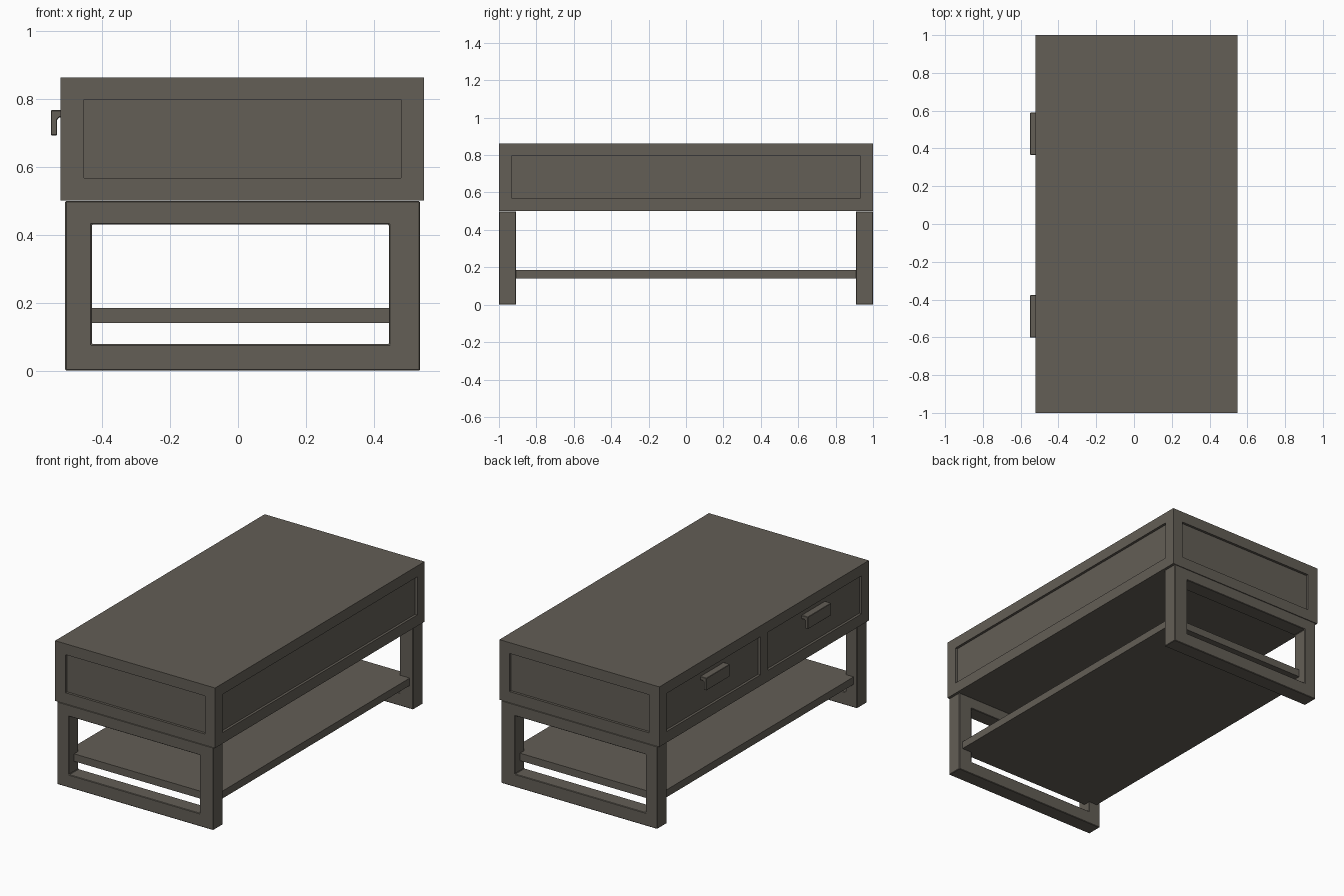
import bpy, bmesh

if "Cube" in bpy.data.objects:
    bpy.data.objects.remove(bpy.data.objects["Cube"])

wood = bpy.data.materials.new("dark_wood")
wood.diffuse_color = (0.125, 0.112, 0.093, 1)
wood.use_nodes = True
wood.node_tree.nodes["Principled BSDF"].inputs["Base Color"].default_value = wood.diffuse_color


def finish(name, bm):
    bmesh.ops.recalc_face_normals(bm, faces=bm.faces)
    me = bpy.data.meshes.new(name)
    bm.to_mesh(me)
    bm.free()
    me.materials.append(wood)
    ob = bpy.data.objects.new(name, me)
    bpy.context.collection.objects.link(ob)
    return ob


def box(name, x, y, z):
    """Box from (min, max) ranges."""
    bm = bmesh.new()
    for v in bmesh.ops.create_cube(bm, size=1)["verts"]:
        v.co = [r[0] if c < 0 else r[1] for c, r in zip(v.co, (x, y, z))]
    return finish(name, bm)


def prism(name, profile, y0, y1):
    """Extrude an x-z profile along y."""
    bm = bmesh.new()
    face = bm.faces.new([bm.verts.new((x, y0, z)) for x, z in profile])
    new = bmesh.ops.extrude_face_region(bm, geom=[face])["geom"]
    for v in new:
        if isinstance(v, bmesh.types.BMVert):
            v.co.y = y1
    return finish(name, bm)


def apply(ob, kind, **settings):
    mod = ob.modifiers.new(kind.lower(), kind)
    for key, value in settings.items():
        setattr(mod, key, value)
    bpy.context.view_layer.objects.active = ob
    bpy.ops.object.modifier_apply(modifier=mod.name)


def cut(ob, x, y, z):
    cutter = box("cutter", x, y, z)
    cutter.hide_render = True
    apply(ob, "BOOLEAN", operation="DIFFERENCE", solver="EXACT", object=cutter)
    bpy.data.objects.remove(cutter)


X0, X1 = -0.522, 0.547      # cabinet sides
D = 0.015                   # panel recess depth
PZ = (0.567, 0.797)         # panel height range

# Cabinet with recessed panels on all four sides
cabinet = box("cabinet", (X0, X1), (-1, 1), (0.5, 0.863))
cut(cabinet, (-0.453, 0.48), (-1.1, -1 + D), PZ)
cut(cabinet, (-0.453, 0.48), (1 - D, 1.1), PZ)
cut(cabinet, (X1 - D, X1 + 0.1), (-0.93, 0.93), PZ)
cut(cabinet, (X0 - 0.1, X0 + D), (0.035, 0.93), PZ)
cut(cabinet, (X0 - 0.1, X0 + D), (-0.93, -0.035), PZ)

# Drawer handles: hooked profile
hook = [(X0 + D, 0.766), (-0.55, 0.766), (-0.55, 0.692), (-0.532, 0.692),
        (-0.532, 0.738), (-0.526, 0.745), (X0 + D, 0.745)]
for side, yc in (("left", 0.478), ("right", -0.489)):
    handle = prism(side + "_drawer_handle", hook, yc - 0.112, yc + 0.112)
    apply(handle, "BEVEL", width=0.002, segments=1)

# Rectangular leg frames at both ends
for name, y in (("front_leg_frame", (-1, -0.908)), ("back_leg_frame", (0.908, 1))):
    frame = box(name, (-0.508, 0.535), y, (0, 0.499))
    cut(frame, (-0.43, 0.444), (y[0] - 0.1, y[1] + 0.1), (0.078, 0.43))
    apply(frame, "BEVEL", width=0.003, segments=1)

# Lower shelf, let into the leg frames
box("shelf", (-0.485, 0.512), (-0.95, 0.95), (0.14, 0.185))
